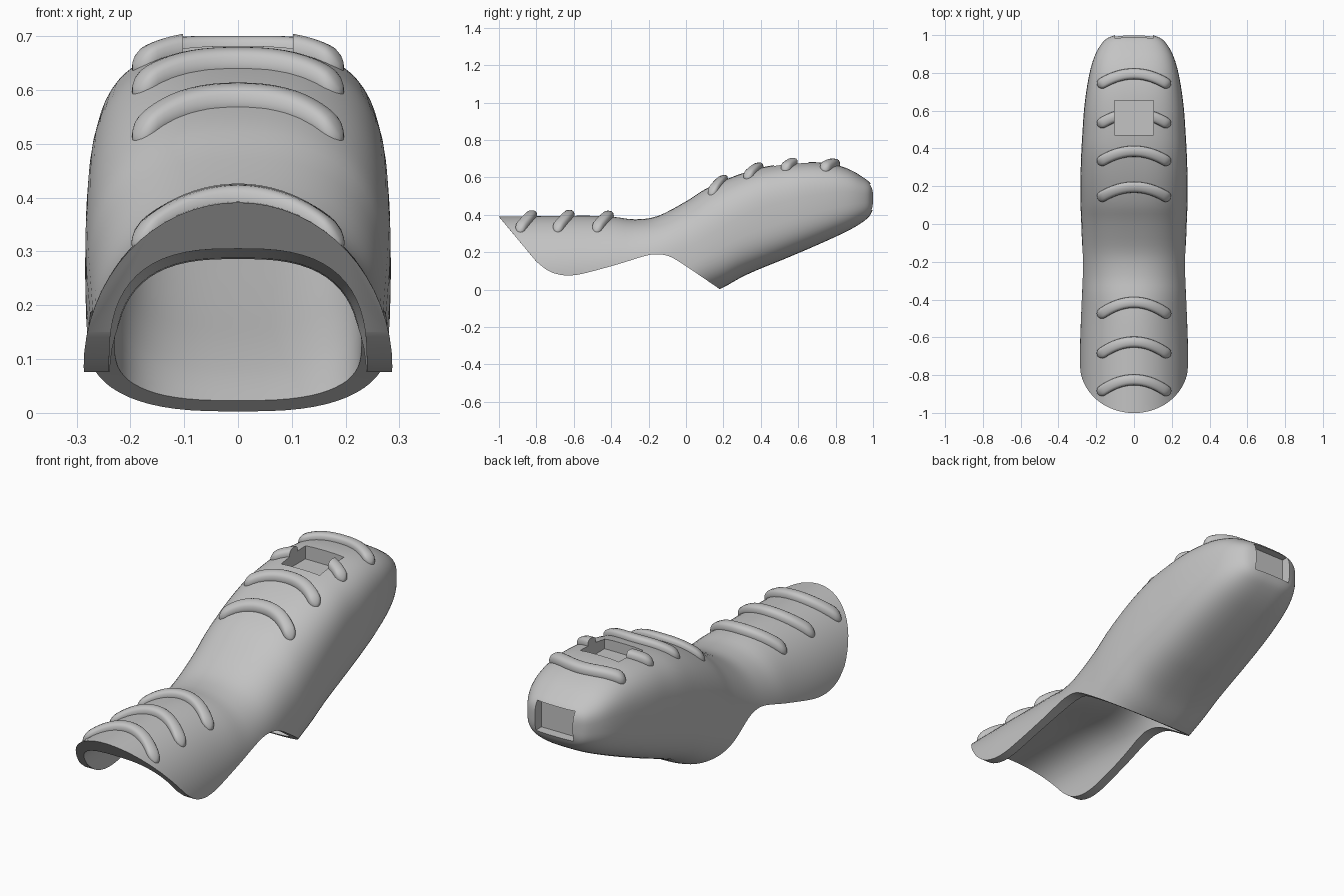
import bpy, bmesh, math

if "Cube" in bpy.data.objects:
    bpy.data.objects.remove(bpy.data.objects["Cube"])

grey = bpy.data.materials.new("plain grey")
grey.diffuse_color = (0.55, 0.55, 0.55, 1)
grey.use_nodes = True
grey.node_tree.nodes["Principled BSDF"].inputs["Base Color"].default_value = grey.diffuse_color


def make_object(name, bm):
    bmesh.ops.recalc_face_normals(bm, faces=bm.faces)
    mesh = bpy.data.meshes.new(name)
    bm.to_mesh(mesh)
    bm.free()
    mesh.materials.append(grey)
    ob = bpy.data.objects.new(name, mesh)
    bpy.context.collection.objects.link(ob)
    return ob


def loft(name, rings):
    """Skin closed rings of equal length and cap both ends."""
    bm = bmesh.new()
    vs = [[bm.verts.new(p) for p in r] for r in rings]
    n = len(vs[0])
    for a, b in zip(vs, vs[1:]):
        for i in range(n):
            j = (i + 1) % n
            bm.faces.new((a[i], a[j], b[j], b[i]))
    bm.faces.new(vs[0])
    bm.faces.new(vs[-1])
    return make_object(name, bm)


def smooth_rows(rows, steps):
    """Catmull-Rom interpolation of rows of numbers."""
    out = []
    last = len(rows) - 1
    for i in range(last):
        p0, p1, p2, p3 = (rows[min(max(k, 0), last)] for k in range(i - 1, i + 3))
        for s in range(steps):
            t = s / steps
            out.append([0.5 * (2 * b + (c - a) * t + (2 * a - 5 * b + 4 * c - d) * t * t
                               + (3 * b - a - 3 * c + d) * t ** 3)
                        for a, b, c, d in zip(p0, p1, p2, p3)])
    return out + [list(rows[-1])]


def section(row, count=64):
    """Superellipse ring with separate upper and lower heights."""
    y, top, mid, bot, w, n = row
    ring = []
    for i in range(count):
        a = 2 * math.pi * i / count
        c, s = math.cos(a), math.sin(a)
        h = top - mid if s >= 0 else mid - bot
        ring.append((math.copysign(abs(c) ** (2 / n), c) * w, y,
                     mid + math.copysign(abs(s) ** (2 / n), s) * h))
    return ring


def box(name, x, y0, y1, z0, z1):
    return loft(name, [[(-x, y, z0), (x, y, z0), (x, y, z1), (-x, y, z1)] for y in (y0, y1)])


def cut(ob, cutters):
    for c in cutters:
        m = ob.modifiers.new("cut", 'BOOLEAN')
        m.operation, m.solver, m.object = 'DIFFERENCE', 'EXACT', c
    dg = bpy.context.evaluated_depsgraph_get()
    dg.update()
    mesh = bpy.data.meshes.new_from_object(ob.evaluated_get(dg))
    ob.modifiers.clear()
    ob.data = mesh


# outer body: y, top, middle, bottom, half width, roundness
outer = smooth_rows([
    (-1.10, .39, .08, -.25, .287, 2), (-.90, .392, .08, -.25, .287, 2),
    (-.70, .394, .08, -.25, .287, 2), (-.50, .395, .09, -.25, .281, 2),
    (-.38, .388, .10, -.25, .277, 2.1), (-.27, .376, .11, -.25, .275, 2.2),
    (-.15, .394, .13, -.20, .275, 2.4), (0, .472, .17, -.10, .279, 2.6),
    (.10, .536, .22, -.035, .283, 2.7), (.20, .583, .28, .012, .284, 2.8),
    (.30, .622, .335, .068, .282, 2.9), (.40, .652, .38, .113, .278, 3),
    (.50, .670, .41, .153, .272, 3), (.60, .680, .44, .195, .265, 3),
    (.70, .681, .46, .238, .253, 3), (.80, .668, .48, .283, .235, 3),
    (.88, .640, .49, .322, .212, 3), (.94, .605, .49, .358, .182, 3),
    (.98, .575, .49, .392, .147, 3.2), (1.0, .545, .49, .43, .10, 3.5)], 4)
body = loft("finger_shell", [section(r) for r in outer])


def surface(x, y):
    """Height of the upper body at x, y."""
    for a, b in zip(outer, outer[1:]):
        if a[0] <= y <= b[0]:
            t = (y - a[0]) / (b[0] - a[0])
            _, top, mid, _, w, n = [p + (q - p) * t for p, q in zip(a, b)]
            return mid + (top - mid) * max(0, 1 - abs(x / w) ** n) ** (1 / n)


# hollow inside
inner = smooth_rows([
    (-1.30, .305, .08, -.40, .24, 2.8), (-.80, .305, .08, -.40, .24, 2.8),
    (-.50, .303, .08, -.40, .237, 2.8), (-.25, .286, .08, -.40, .228, 2.8),
    (-.10, .305, .10, -.28, .228, 2.8), (.04, .375, .17, -.07, .230, 2.8),
    (.18, .465, .26, .042, .232, 2.8), (.32, .525, .33, .118, .230, 2.8),
    (.50, .560, .38, .195, .220, 2.8), (.66, .570, .42, .265, .205, 2.8),
    (.80, .565, .45, .330, .175, 2.8), (.87, .530, .46, .385, .12, 2.8)], 4)
cavity = loft("cavity_cutter", [section(r) for r in inner])

# slanted front and open underside, as one side profile
edge = smooth_rows([(-.80, .150), (-.74, .103), (-.68, .081), (-.62, .076), (-.54, .088),
                    (-.36, .137), (-.22, .180), (-.15, .189), (-.08, .174), (.02, .112),
                    (.18, .003)], 4)
outline = [(-1.3, .75)] + edge + [(.18, -.6), (-1.3, -.6)]
underside = loft("underside_cutter", [[(x, y, z) for y, z in outline] for x in (-.6, .6)])

# square pockets on the top and in the tip
top_pocket = box("top_pocket_cutter", .102, .47, .655, .615, .9)
tip_pocket = box("tip_pocket_cutter", .1, .95, 1.2, .425, .565)
cut(body, [underside, cavity, top_pocket, tip_pocket])
parts = [body]


# curved raised grip ridges
def ridge(name, y_end, rise, half=.178, r=.029):
    rings = []
    count = 28
    for i in range(count + 1):
        u = -1 + 2 * i / count
        x = half * math.sin(u * math.pi / 2) * 1.08
        k = max(.12, math.sqrt(max(0, 1 - (max(0, abs(x) - half * .94) / (half * .14)) ** 2)))
        y = y_end + rise * (1 - (x / (half * 1.08)) ** 2)
        slope = -2 * rise * x / (half * 1.08) ** 2
        d = math.hypot(1, slope)
        nx, ny = -slope / d, 1 / d
        ring = []
        for j in range(16):
            a = 2 * math.pi * j / 16
            c, s = math.cos(a), math.sin(a)
            across = math.copysign(abs(c) ** .75, c) * r * k
            px, py = x + nx * across, y + ny * across
            base = surface(x, y) * .5 + surface(px, py) * .5
            ring.append((px, py, base + .004 + math.copysign(abs(s) ** .75, s) * r * .95 * k))
        rings.append(ring)
    return loft(name, rings)


for i, y in enumerate((-.90, -.70, -.49)):
    parts.append(ridge(f"front_ridge_{i + 1}", y, .075))
for i, y in enumerate((.13, .32, .52, .73)):
    parts.append(ridge(f"rear_ridge_{i + 1}", y, .065))
cut(parts[-2], [top_pocket])
cut(parts[-1], [top_pocket])

for c in (cavity, underside, top_pocket, tip_pocket):
    bpy.data.objects.remove(c)

# smooth shading with sharp rims
bpy.ops.object.select_all(action='DESELECT')
for ob in parts:
    ob.select_set(True)
bpy.context.view_layer.objects.active = body
bpy.ops.object.shade_smooth_by_angle(angle=math.radians(35))
